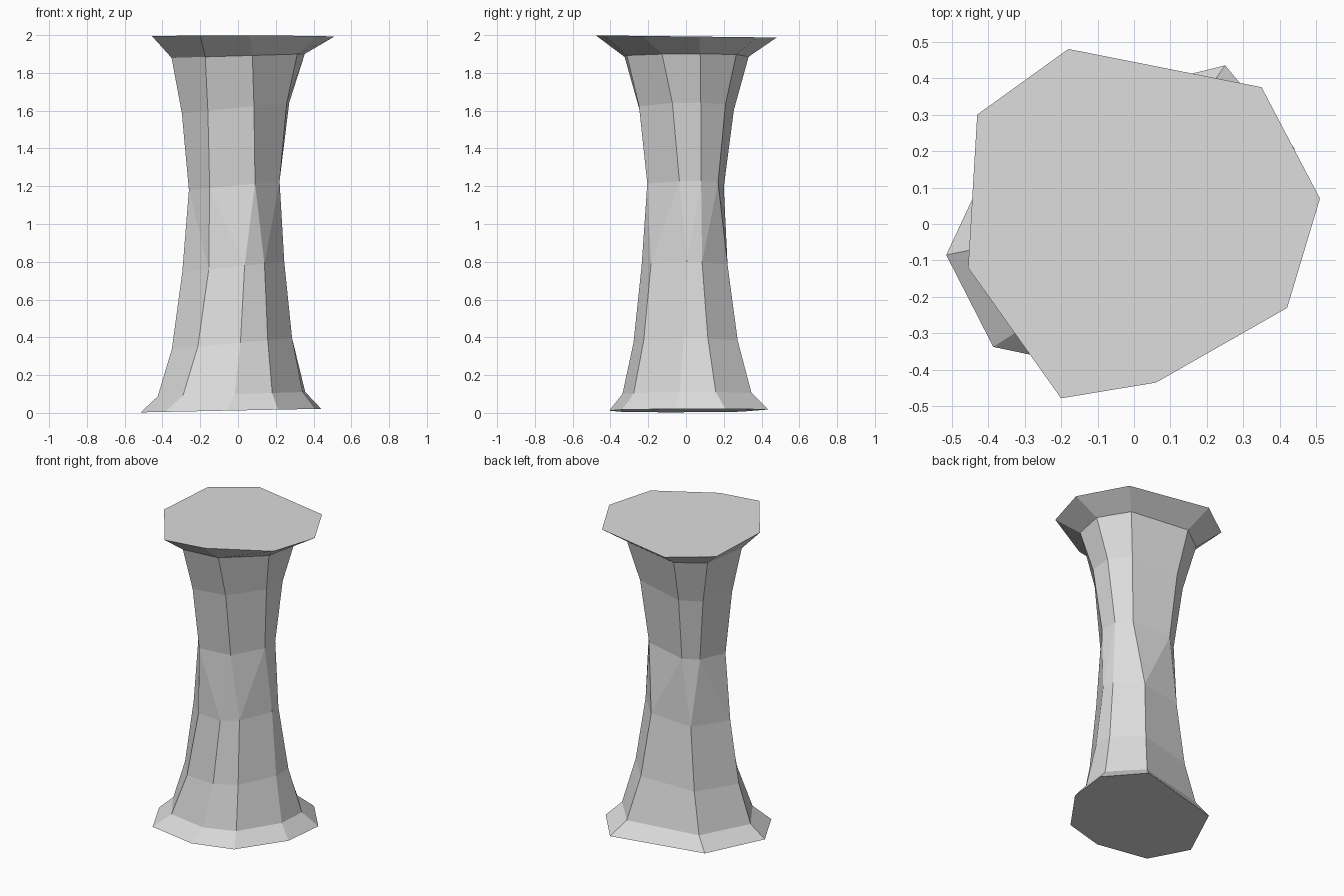
import bpy
import bmesh
from mathutils import Vector

cube = bpy.data.objects.get("Cube")
if cube:
    bpy.data.objects.remove(cube, do_unlink=True)

# Irregular eight-sided outlines, counter-clockwise from the front right corner
FOOT = [(-.386, -.337), (-.054, -.407), (.21, -.34), (.41, -.06),
        (.44, .208), (.25, .435), (-.34, .29), (-.515, -.085)]
LOWER_WAIST = [(-.155, -.19), (.035, -.235), (.14, -.185), (.245, .005),
               (.235, .085), (.1, .22), (-.17, .193), (-.295, -.04)]
UPPER_WAIST = [(-.15, -.19), (.09, -.205), (.22, -.035), (.215, .08),
               (.15, .17), (-.11, .2), (-.196, .135), (-.26, -.04)]
CROWN = [(-.2, -.478), (.06, -.435), (.42, -.23), (.51, .07),
         (.35, .375), (-.18, .48), (-.43, .3), (-.455, -.12)]

# Each level: waist outline, flared outline, flare amount, height, tilt along x and y
LEVELS = [
    (LOWER_WAIST, FOOT, 1, .013, .02, 0),
    (LOWER_WAIST, FOOT, .59, .1, .03, 0),
    (LOWER_WAIST, FOOT, .25, .37, .09, 0),
    (LOWER_WAIST, FOOT, 0, .775, .1, 0),
    (UPPER_WAIST, CROWN, 0, 1.205, .1, 0),
    (UPPER_WAIST, CROWN, .19, 1.615, .1, 0),
    (UPPER_WAIST, CROWN, .47, 1.89, .03, 0),
    (UPPER_WAIST, CROWN, 1, 1.993, 0, -.012),
]


def make_material(name, colour):
    material = bpy.data.materials.new(name)
    material.use_nodes = True
    material.diffuse_color = colour
    material.node_tree.nodes["Principled BSDF"].inputs["Base Color"].default_value = colour
    return material


def add_ring(bm, waist, flared, amount, height, tilt_x, tilt_y):
    """Blend the two outlines and lay the result on a slightly tilted plane."""
    ring = []
    for inner, outer in zip(waist, flared):
        x, y = Vector(inner).lerp(Vector(outer), amount)
        ring.append(bm.verts.new((x, y, height + tilt_x * x + tilt_y * y)))
    return ring


def bridge(bm, below, above, twisted):
    """Join two rings; the twisted band is split along its short diagonals."""
    count = len(below)
    for i in range(count):
        j = (i + 1) % count
        if twisted:
            bm.faces.new((below[i], below[j], above[i]))
            bm.faces.new((below[j], above[j], above[i]))
        else:
            bm.faces.new((below[i], below[j], above[j], above[i]))


# Stone pillar: flared foot, narrow waist and wide crown as one closed loft
bm = bmesh.new()
rings = [add_ring(bm, *level) for level in LEVELS]
for k in range(len(rings) - 1):
    bridge(bm, rings[k], rings[k + 1], LEVELS[k][0] is not LEVELS[k + 1][0])
bm.faces.new(list(reversed(rings[0])))
bm.faces.new(rings[-1])
bmesh.ops.recalc_face_normals(bm, faces=bm.faces)

mesh = bpy.data.meshes.new("stone_pillar")
bm.to_mesh(mesh)
bm.free()
mesh.materials.append(make_material("light_grey_stone", (.72, .72, .72, 1)))
pillar = bpy.data.objects.new("stone_pillar", mesh)
bpy.context.collection.objects.link(pillar)
